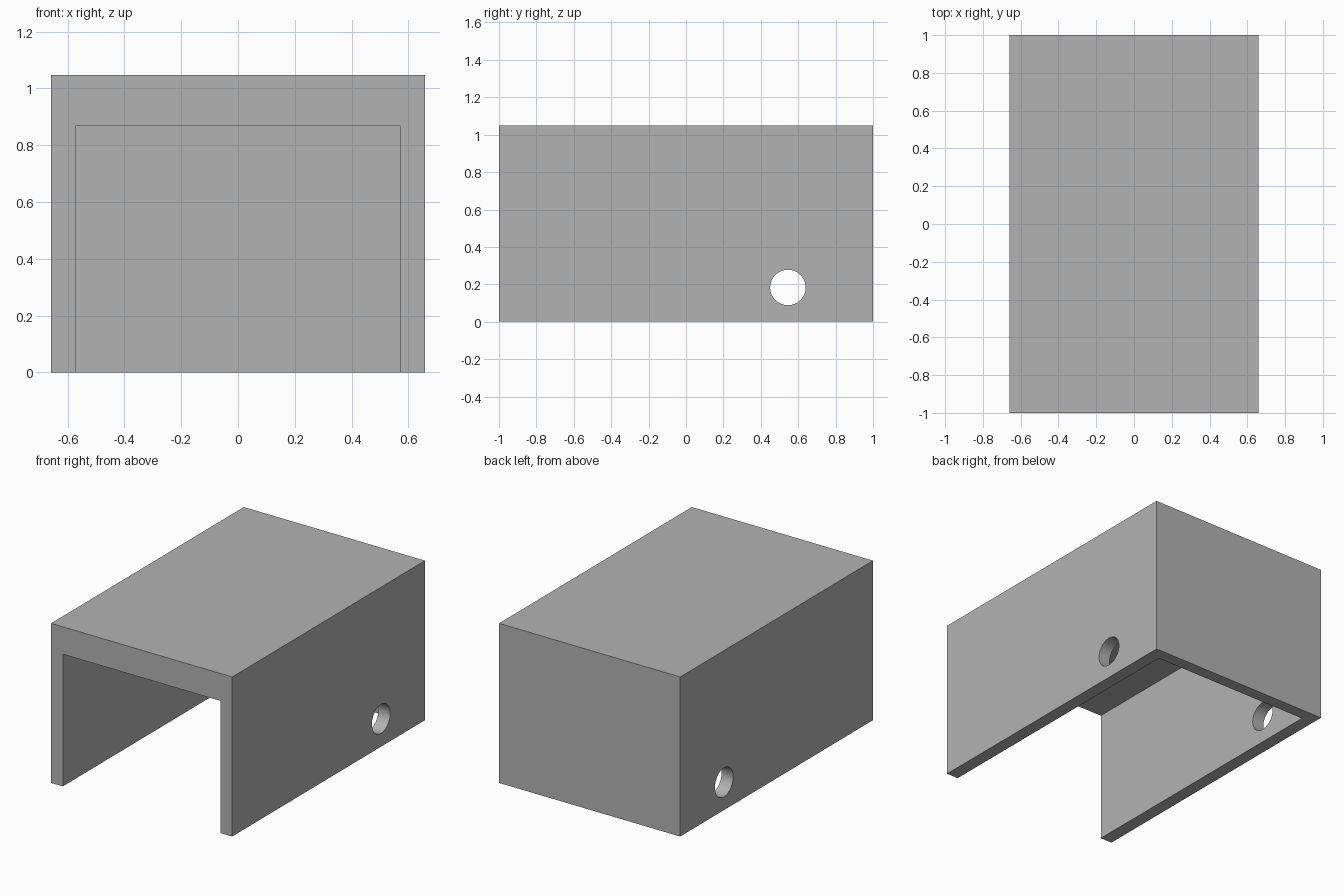
import bpy
import math

default_cube = bpy.data.objects.get("Cube")
if default_cube:
    bpy.data.objects.remove(default_cube, do_unlink=True)

WIDTH, DEPTH, HEIGHT = 1.316, 2.0, 1.048
WALL, BACK, ROOF = 0.085, 0.08, 0.18
HOLE_Y, HOLE_Z, HOLE_R = 0.545, 0.183, 0.095

grey = bpy.data.materials.new("plain grey")
grey.use_nodes = True
colour = (0.45, 0.45, 0.45, 1)
grey.diffuse_color = colour
grey.node_tree.nodes["Principled BSDF"].inputs["Base Color"].default_value = colour


def box(name, low, high):
    """Box between two opposite corners."""
    centre = [(a + b) / 2 for a, b in zip(low, high)]
    bpy.ops.mesh.primitive_cube_add(size=1, location=centre)
    ob = bpy.context.object
    ob.name = name
    ob.scale = [b - a for a, b in zip(low, high)]
    bpy.ops.object.transform_apply(location=True, rotation=True, scale=True)
    ob.data.materials.append(grey)
    return ob


def cut(target, cutter):
    """Subtract the cutter from the target and discard it."""
    mod = target.modifiers.new("cut", 'BOOLEAN')
    mod.operation = 'DIFFERENCE'
    mod.solver = 'EXACT'
    mod.object = cutter
    bpy.context.view_layer.objects.active = target
    bpy.ops.object.modifier_apply(modifier=mod.name)
    bpy.data.objects.remove(cutter, do_unlink=True)


# Outer block
cover = box("cover", (-WIDTH / 2, -DEPTH / 2, 0), (WIDTH / 2, DEPTH / 2, HEIGHT))

# Hollow, open at the front and underneath
inner = WIDTH / 2 - WALL
cut(cover, box("hollow_cutter", (-inner, -DEPTH, -HEIGHT),
               (inner, DEPTH / 2 - BACK, HEIGHT - ROOF)))

# Round hole through both side walls
bpy.ops.mesh.primitive_cylinder_add(vertices=48, radius=HOLE_R, depth=WIDTH * 2,
                                    location=(0, HOLE_Y, HOLE_Z),
                                    rotation=(0, math.pi / 2, 0))
hole = bpy.context.object
hole.name = "hole_cutter"
hole.data.materials.append(grey)
cut(cover, hole)

# Smooth hole walls, sharp box edges
bpy.ops.object.select_all(action='DESELECT')
cover.select_set(True)
bpy.context.view_layer.objects.active = cover
bpy.ops.object.shade_smooth_by_angle(angle=math.radians(30))
